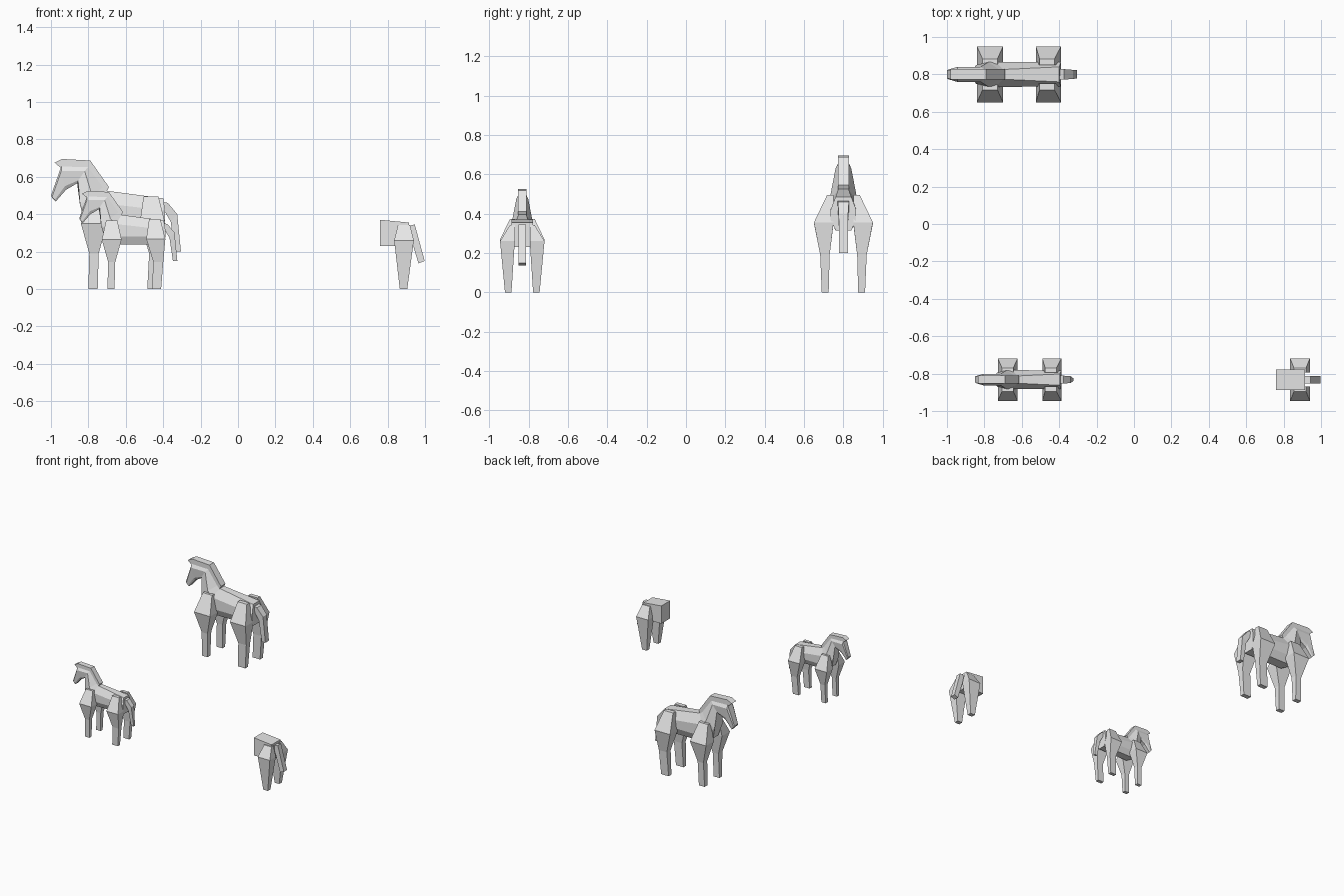
import bpy, bmesh

cube = bpy.data.objects.get("Cube")
if cube:
    bpy.data.objects.remove(cube)

grey = bpy.data.materials.new("plain_grey")
grey.use_nodes = True
GREY = (0.8, 0.8, 0.8, 1)
grey.diffuse_color = GREY
grey.node_tree.nodes["Principled BSDF"].inputs["Base Color"].default_value = GREY


def loft(name, rings, place, mirror=False):
    """Skin a list of equal rings, cap both ends and place the part."""
    bm = bmesh.new()
    rows = [[bm.verts.new(p) for p in ring] for ring in rings]
    n = len(rows[0])
    for a, b in zip(rows, rows[1:]):
        for i in range(n):
            j = (i + 1) % n
            bm.faces.new((a[i], a[j], b[j], b[i]))
    bm.faces.new(rows[0])
    bm.faces.new(rows[-1])
    bmesh.ops.recalc_face_normals(bm, faces=bm.faces[:])
    mesh = bpy.data.meshes.new(name)
    bm.to_mesh(mesh)
    bm.free()
    mesh.materials.append(grey)
    ob = bpy.data.objects.new(name, mesh)
    x, y, size = place
    ob.location = (x, y, 0)
    ob.scale = (size, size, size)
    bpy.context.collection.objects.link(ob)
    if mirror:
        mod = ob.modifiers.new("other_side", 'MIRROR')
        mod.use_axis = (False, True, False)
    return ob


def ring(*levels):
    """Symmetric ring from (x, z, half width) levels, top to bottom."""
    return ([(x, w, z) for x, z, w in levels]
            + [(x, -w, z) for x, z, w in reversed(levels)])


def strip(name, pairs, place):
    """Flat-sided strip from pairs of top and underside points."""
    loft(name, [ring((a, b, w), (c, d, w)) for a, b, c, d, w in pairs], place)


def legs(name, levels, place):
    """Pair of legs from (x0, x1, inner y, outer y, z) levels."""
    rings = [[(a, i, z), (b, i, z), (b, o, z), (a, o, z)]
             for a, b, i, o, z in levels]
    loft(name, rings, place, mirror=True)


def horse(prefix, place, tail_tip):
    # Trunk, neck and head in one skin, from rump to muzzle
    loft(prefix + "_body", [
        ring((-.40, .485, .04), (-.39, .42, .065), (-.39, .37, .065), (-.40, .315, .04)),
        ring((-.70, .525, .026), (-.74, .46, .067), (-.74, .37, .067), (-.74, .315, .04)),
        ring((-.72, .545, .026), (-.78, .50, .065), (-.845, .45, .05), (-.82, .36, .03)),
        ring((-.80, .655, .026), (-.82, .63, .04), (-.855, .58, .035), (-.86, .565, .025)),
        ring((-.945, .655, .028), (-.945, .63, .04), (-.925, .55, .03), (-.92, .53, .02)),
        ring((-1.0, .50, .022), (-.995, .49, .025), (-.98, .475, .025), (-.975, .467, .02)),
    ], place)
    # Mane
    strip(prefix + "_mane", [
        (-.98, .675, -.95, .65, .028), (-.94, .695, -.92, .65, .028),
        (-.79, .687, -.81, .65, .028), (-.69, .545, -.705, .515, .028)], place)
    # Tail
    strip(prefix + "_tail", [
        (-.42, .47, -.42, .42, .03), (-.375, .46, -.395, .42, .028),
        (-.325, .40, -.36, .36, .024), (-.305, .2, -.337, .2, tail_tip)], place)
    # Legs, each with a broad shoulder or thigh and a thin shank
    legs(prefix + "_front_legs", [
        (-.81, -.73, .05, .083, .485), (-.84, -.70, .05, .15, .35),
        (-.795, -.745, .07, .118, .19), (-.80, -.75, .075, .11, 0)], place)
    legs(prefix + "_hind_legs", [
        (-.505, -.425, .05, .083, .495), (-.525, -.39, .05, .15, .355),
        (-.475, -.405, .07, .118, .19), (-.485, -.42, .075, .11, 0)], place)


horse("large_horse", (0, .8, 1), .022)
horse("small_horse", (-.094, -.832, .755), .01)

# Separate hindquarters
spot = (0, -.832, 1)
loft("hindquarter_block", [
    ring((.76, .37, .055), (.76, .23, .055)),
    ring((.915, .355, .055), (.915, .23, .055))], spot)
legs("hindquarter_legs", [
    (.855, .92, .038, .063, .342), (.835, .94, .038, .113, .26),
    (.865, .905, .055, .088, 0)], spot)
strip("hindquarter_tail", [
    (.945, .345, .905, .335, .02), (.998, .15, .965, .137, .02)], spot)
